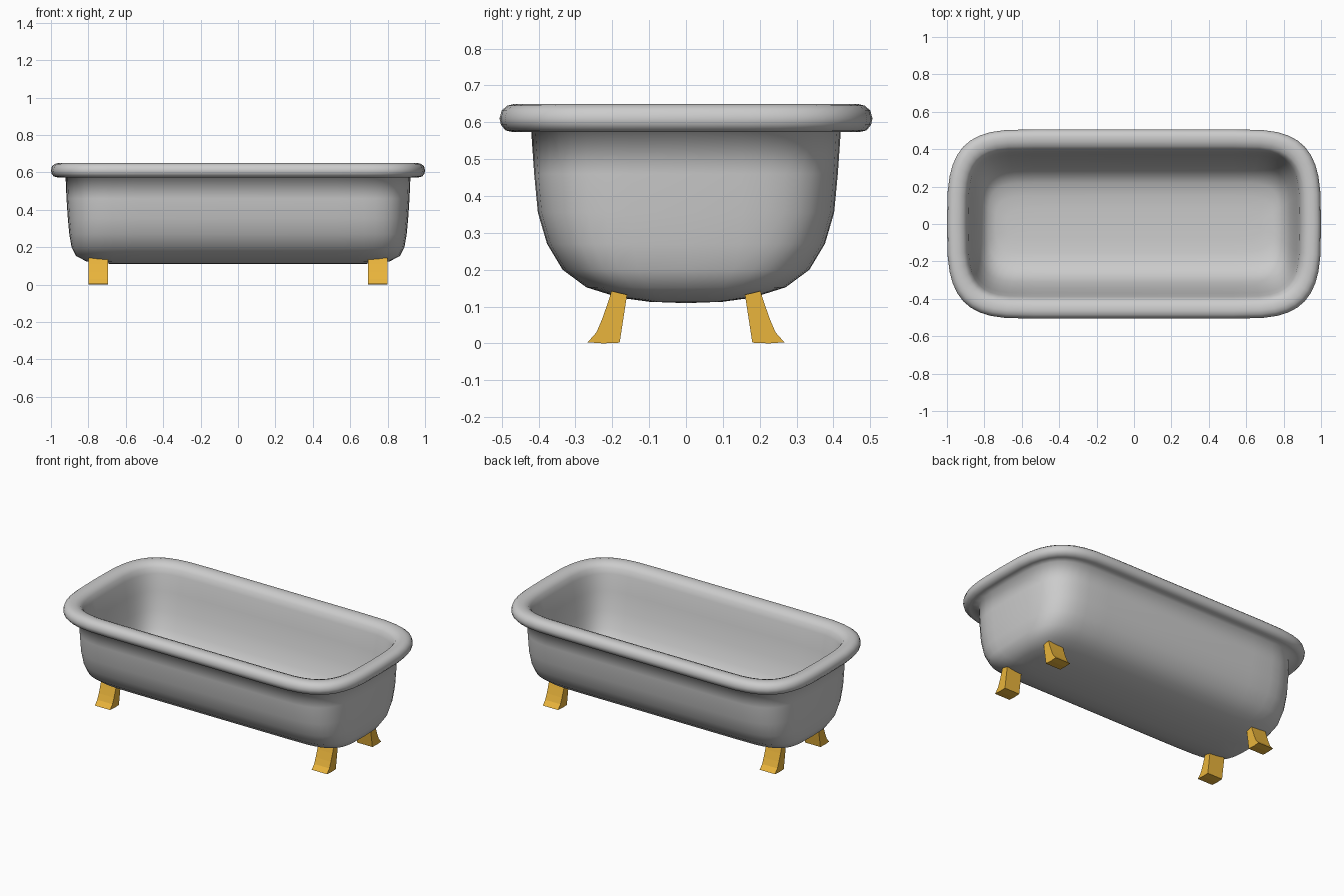
import bpy, bmesh, math

if "Cube" in bpy.data.objects:
    bpy.data.objects.remove(bpy.data.objects["Cube"])

FLAT = 0.53   # half length of the straight long side
SEG = 10      # segments per corner


def outline(hx, hy, n):
    """Rounded rectangle: straight sides joined by superellipse corners."""
    quarter = []
    for i in range(SEG + 1):
        t = math.pi / 2 * i / SEG
        c, s = max(math.cos(t), 0), math.sin(t)
        quarter.append((FLAT + (hx - FLAT) * c ** (2 / n), hy * s ** (2 / n)))
    left = [(-x, y) for x, y in reversed(quarter)]
    top = quarter + [(0, hy)] + left
    return top + [(-x, -y) for x, y in top[1:-1]]


def loft(name, levels):
    bm = bmesh.new()
    rings = []
    for hx, hy, z, n in levels:
        rings.append([bm.verts.new((x, y, z)) for x, y in outline(hx, hy, n)])
    count = len(rings[0])
    for a, b in zip(rings, rings[1:]):
        for i in range(count):
            j = (i + 1) % count
            bm.faces.new((a[i], a[j], b[j], b[i]))
    bm.faces.new(rings[0])
    bm.faces.new(rings[-1])
    bmesh.ops.remove_doubles(bm, verts=bm.verts, dist=0.0005)
    bmesh.ops.recalc_face_normals(bm, faces=bm.faces)
    me = bpy.data.meshes.new(name)
    bm.to_mesh(me)
    bm.free()
    for p in me.polygons:
        p.use_smooth = True
    ob = bpy.data.objects.new(name, me)
    bpy.context.collection.objects.link(ob)
    return ob


# Tub: outside wall going up, rolled rim, inside wall going down
# (half length, half width, height, corner squareness)
outside = [(.65, .02, .110, 3.4), (.73, .10, .113, 3.4), (.81, .18, .124, 3.6),
           (.865, .27, .152, 3.8), (.89, .335, .20, 3.9), (.902, .377, .27, 3.9),
           (.91, .402, .355, 3.8), (.917, .412, .46, 3.7), (.922, .42, .575, 3.6)]
rim = [(.965, .468, .573, 3.5), (.985, .49, .578, 3.4), (.997, .502, .593, 3.4),
       (1.0, .506, .61, 3.4), (.995, .50, .632, 3.4), (.98, .485, .645, 3.4),
       (.96, .465, .65, 3.5), (.935, .44, .648, 3.6), (.913, .416, .639, 3.7),
       (.898, .40, .622, 3.8)]
inside = [(.887, .388, .59, 3.9), (.872, .37, .49, 4), (.855, .345, .38, 4),
          (.835, .31, .285, 4), (.81, .27, .22, 3.9), (.78, .22, .19, 3.8),
          (.74, .15, .175, 3.6), (.68, .08, .171, 3.4), (.62, .02, .17, 3.4)]
loft("bathtub", outside + rim + inside)

# Feet: flared profile extruded along x, one per corner
gold = bpy.data.materials.new("gold")
gold.diffuse_color = (0.82, 0.46, 0.045, 1)
gold.use_nodes = True
gold.node_tree.nodes["Principled BSDF"].inputs["Base Color"].default_value = gold.diffuse_color
foot = [(.16, .132), (.18, .002), (.225, 0), (.267, .003), (.243, .03),
        (.228, .065), (.212, .11), (.202, .142)]


def make_foot(name, sx, sy):
    bm = bmesh.new()
    face = bm.faces.new([bm.verts.new((sx * .695, sy * y, z)) for y, z in foot])
    new = bmesh.ops.extrude_face_region(bm, geom=[face])["geom"]
    for v in new:
        if isinstance(v, bmesh.types.BMVert):
            v.co.x = sx * .80
    bmesh.ops.recalc_face_normals(bm, faces=bm.faces)
    me = bpy.data.meshes.new(name)
    bm.to_mesh(me)
    bm.free()
    me.materials.append(gold)
    bpy.context.collection.objects.link(bpy.data.objects.new(name, me))


for sx, xn in ((-1, "left"), (1, "right")):
    for sy, yn in ((-1, "front"), (1, "back")):
        make_foot(f"{yn}_{xn}_foot", sx, sy)
